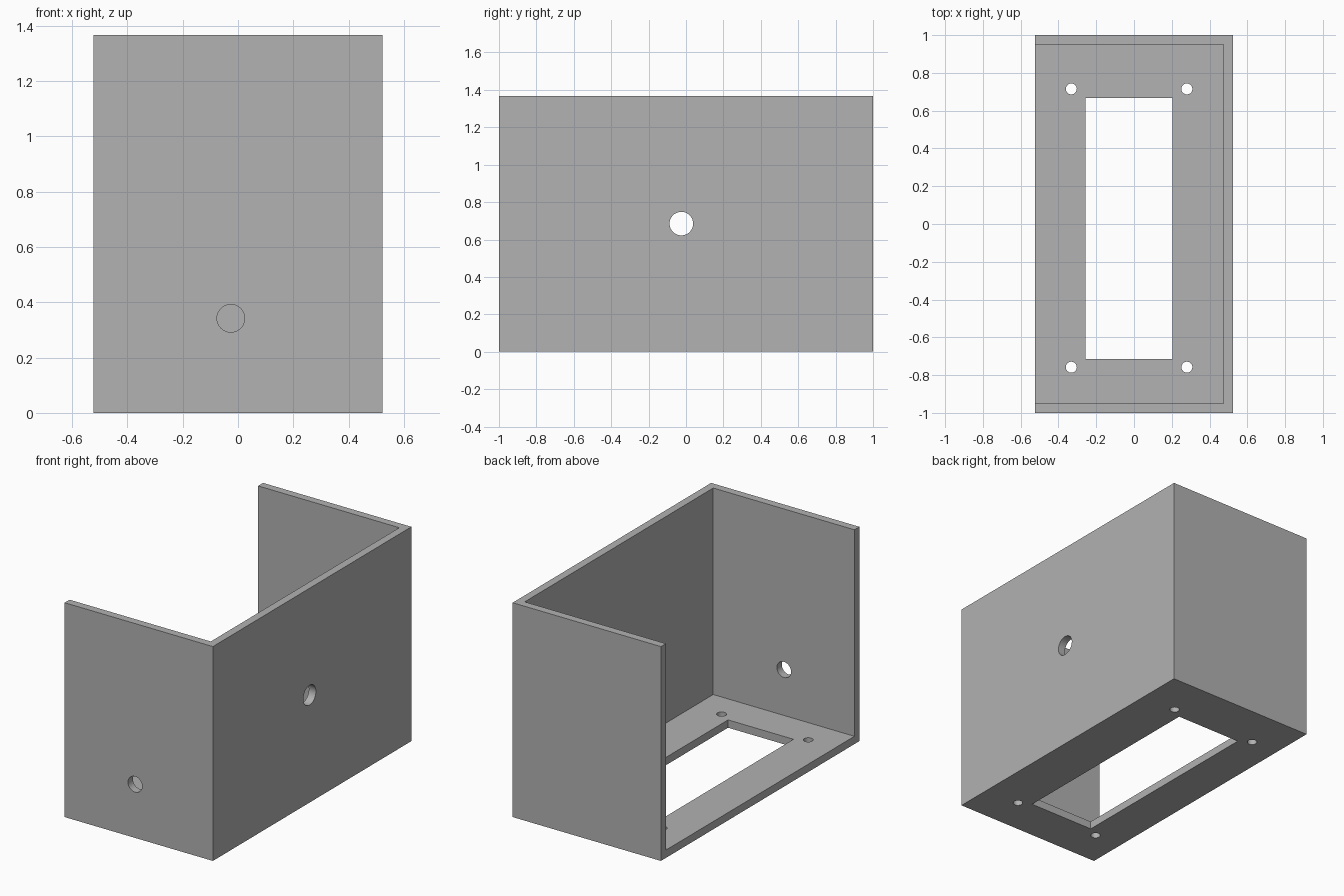
import bpy
from math import pi

if "Cube" in bpy.data.objects:
    bpy.data.objects.remove(bpy.data.objects["Cube"], do_unlink=True)

HX, HY, H, WALL = 0.523, 1.0, 1.367, 0.05

grey = bpy.data.materials.new("plain grey")
grey.use_nodes = True
colour = (0.445, 0.445, 0.445, 1)
grey.diffuse_color = colour
grey.node_tree.nodes["Principled BSDF"].inputs["Base Color"].default_value = colour


def box(name, low, high):
    centre = [(a + b) / 2 for a, b in zip(low, high)]
    bpy.ops.mesh.primitive_cube_add(size=1, location=centre)
    ob = bpy.context.object
    ob.name = name
    ob.scale = [b - a for a, b in zip(low, high)]
    bpy.ops.object.transform_apply(location=False, rotation=False, scale=True)
    ob.data.materials.append(grey)
    return ob


def drill(name, centre, radius, rotation=(0, 0, 0)):
    bpy.ops.mesh.primitive_cylinder_add(vertices=48, radius=radius, depth=0.3,
                                        location=centre, rotation=rotation)
    ob = bpy.context.object
    ob.name = name
    ob.data.materials.append(grey)
    return ob


# Outer block, hollowed to leave a floor and three walls
bracket = box("open_box_bracket", (-HX, -HY, 0), (HX, HY, H))
cutters = [box("hollow_cutter", (-HX - 0.2, -HY + WALL, WALL),
               (HX - WALL, HY - WALL, H + 0.2))]

# Rectangular window in the floor
cutters.append(box("window_cutter", (-0.258, -0.715, -0.1), (0.204, 0.668, 0.2)))

# Four screw holes around the window
for x in (-0.332, 0.28):
    for y in (-0.758, 0.715):
        cutters.append(drill("screw_hole_cutter", (x, y, 0), 0.029))

# Cable holes in the front wall and the side wall
cutters.append(drill("front_hole_cutter", (-0.026, -HY, 0.342), 0.05, (pi / 2, 0, 0)))
cutters.append(drill("side_hole_cutter", (HX, -0.025, 0.685), 0.063, (0, pi / 2, 0)))

# Apply every cut, then discard its cutter
bpy.context.view_layer.objects.active = bracket
for cutter in cutters:
    cutter.hide_render = True
    cut = bracket.modifiers.new(cutter.name, "BOOLEAN")
    cut.operation = "DIFFERENCE"
    cut.solver = "EXACT"
    cut.object = cutter
    bpy.ops.object.modifier_apply(modifier=cut.name)
    bpy.data.objects.remove(cutter, do_unlink=True)

# Smooth hole walls with crisp edges
bpy.ops.object.select_all(action="DESELECT")
bracket.select_set(True)
bpy.ops.object.shade_smooth_by_angle(angle=pi / 6)
